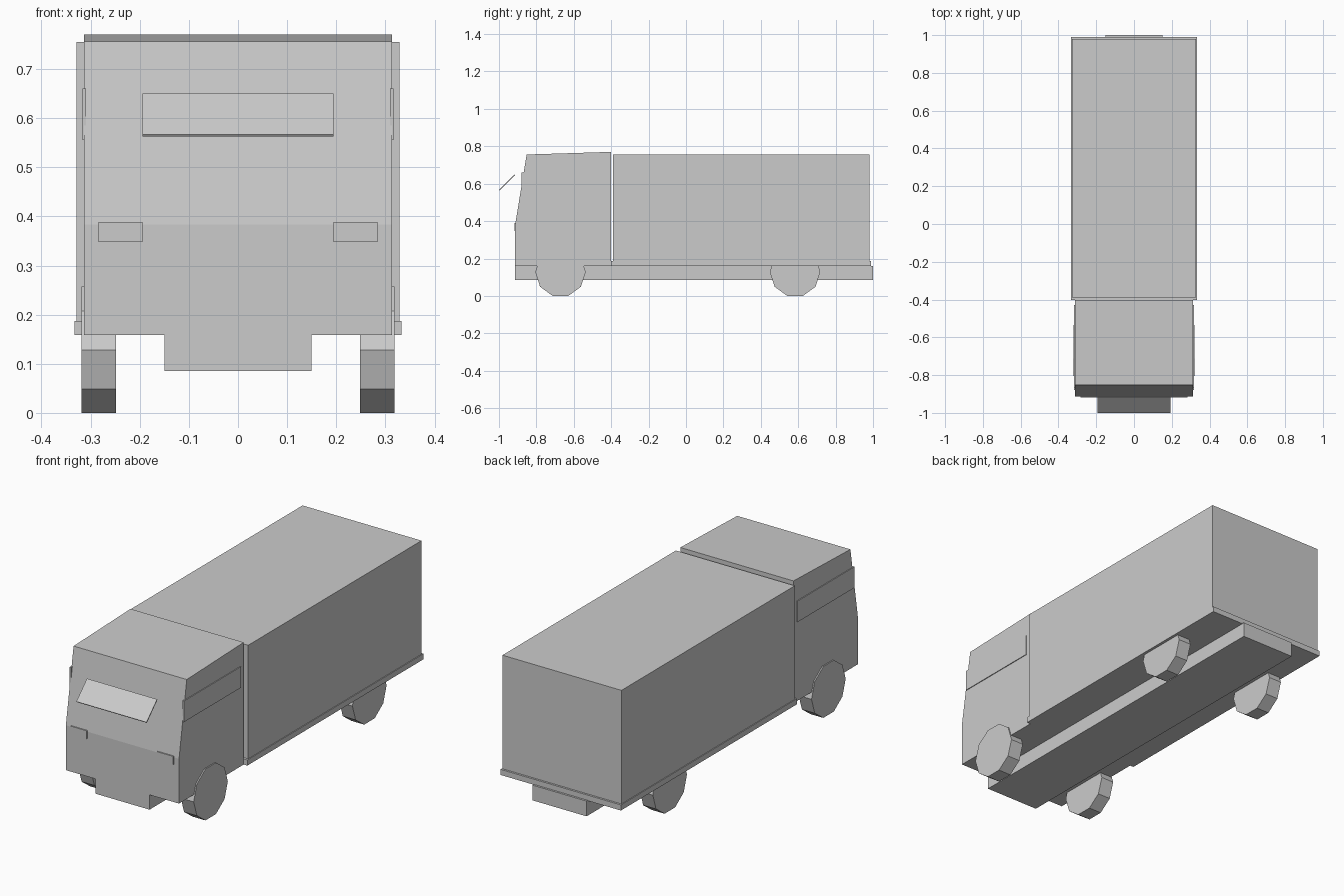
import bpy, bmesh, math
from mathutils import Matrix

if "Cube" in bpy.data.objects:
    bpy.data.objects.remove(bpy.data.objects["Cube"])

grey = bpy.data.materials.new("plain_grey")
grey.diffuse_color = (0.6, 0.6, 0.6, 1)
grey.use_nodes = True
grey.node_tree.nodes["Principled BSDF"].inputs["Base Color"].default_value = grey.diffuse_color


def finish(name, bm):
    bmesh.ops.recalc_face_normals(bm, faces=bm.faces)
    me = bpy.data.meshes.new(name)
    bm.to_mesh(me)
    bm.free()
    me.materials.append(grey)
    ob = bpy.data.objects.new(name, me)
    bpy.context.collection.objects.link(ob)
    return ob


def box(name, x, y, z):
    """Box from (min, max) ranges on each axis."""
    bm = bmesh.new()
    size = [b - a for a, b in (x, y, z)]
    mid = [(a + b) / 2 for a, b in (x, y, z)]
    bmesh.ops.create_cube(bm, size=1, matrix=Matrix.Translation(mid) @ Matrix.Diagonal((*size, 1)))
    return finish(name, bm)


def extrude_x(name, profile, x0, x1):
    """Extrude a (y, z) profile from x0 to x1."""
    bm = bmesh.new()
    face = bm.faces.new([bm.verts.new((x0, y, z)) for y, z in profile])
    res = bmesh.ops.extrude_face_region(bm, geom=[face])
    verts = [v for v in res["geom"] if isinstance(v, bmesh.types.BMVert)]
    bmesh.ops.translate(bm, verts=verts, vec=(x1 - x0, 0, 0))
    return finish(name, bm)


# Cab with sloping windscreen and slightly rising roof
extrude_x("cab", [(-0.913, 0.159), (-0.913, 0.383), (-0.852, 0.756),
                  (-0.402, 0.77), (-0.402, 0.159)], -0.313, 0.313)

# Cargo body, its floor ledge and the chassis beam
box("cargo_box", (-0.329, 0.329), (-0.39, 0.98), (0.185, 0.755))
box("cargo_floor", (-0.333, 0.333), (-0.402, 0.99), (0.159, 0.187))
box("chassis", (-0.15, 0.15), (-0.913, 1.0), (0.085, 0.161))

# Sun visor: thin tilted plate in front of the windscreen
extrude_x("sun_visor", [(-1.0, 0.567), (-0.916, 0.65), (-0.913, 0.647), (-0.997, 0.563)],
          -0.194, 0.194)

# Ten-sided wheels standing on a flat
R = 0.135
apothem = R * math.cos(math.pi / 10)
for side, label in ((-1, "left"), (1, "right")):
    for cy, end in ((-0.671, "front"), (0.583, "rear")):
        ring = [(cy + R * math.sin(math.pi / 10 + i * math.pi / 5),
                 apothem - R * math.cos(math.pi / 10 + i * math.pi / 5)) for i in range(10)]
        extrude_x(f"{end}_wheel_{label}", ring, side * 0.248, side * 0.319)
    # Side windows and headlights as thin plates
    box(f"side_window_{label}", sorted((side * 0.309, side * 0.317)), (-0.88, -0.43), (0.555, 0.66))
    box(f"headlight_{label}", sorted((side * 0.194, side * 0.284)), (-0.918, -0.909), (0.348, 0.389))
